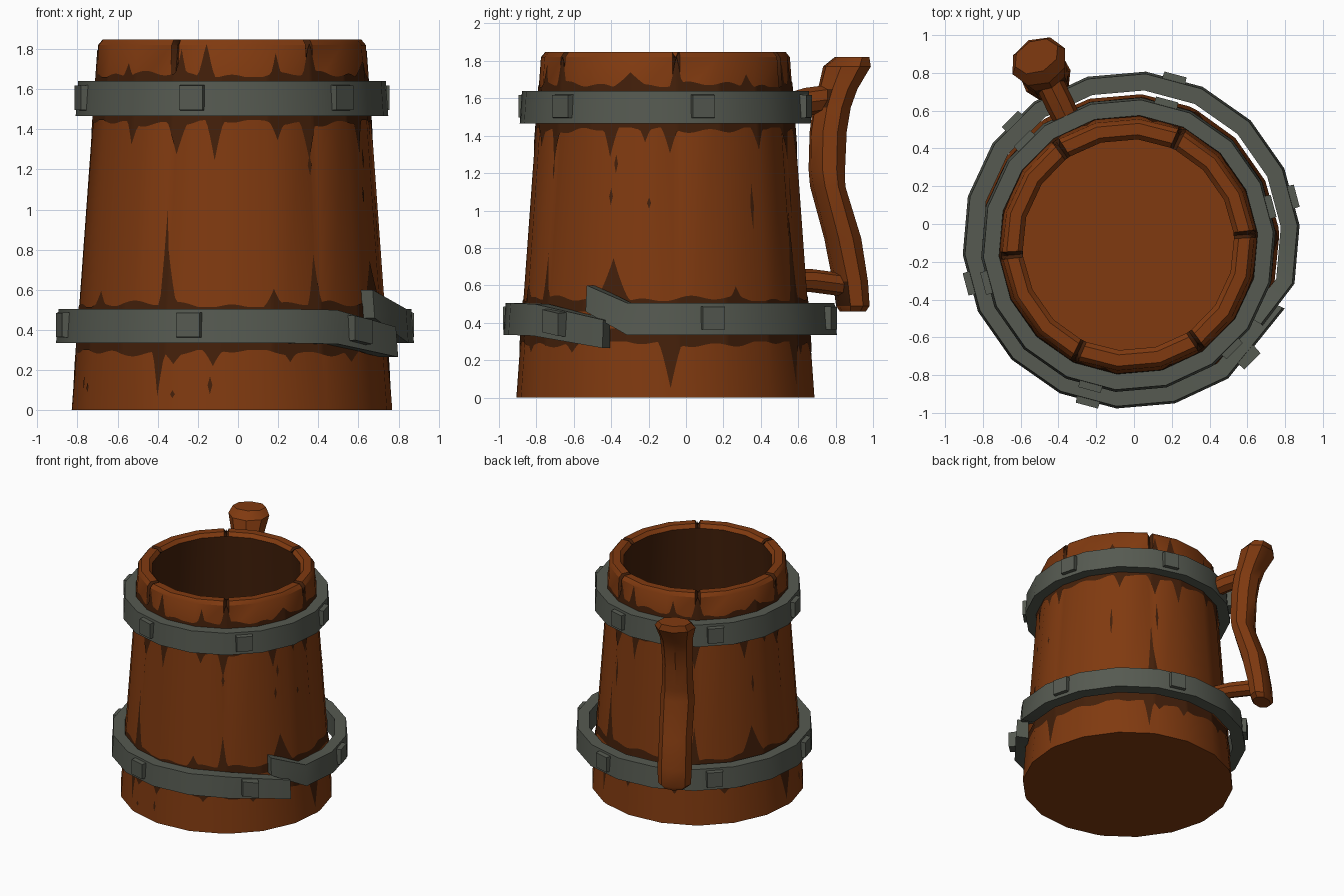
import bpy, bmesh, math
from mathutils import Vector

if "Cube" in bpy.data.objects:
    bpy.data.objects.remove(bpy.data.objects["Cube"])

CX, CY = -0.03, -0.11           # mug axis
PH = 5.0                        # angle of the first corner of the 18 sided rings
rad = math.radians


def material(name, rgb):
    m = bpy.data.materials.new(name)
    m.diffuse_color = (*rgb, 1)
    m.use_nodes = True
    m.node_tree.nodes["Principled BSDF"].inputs["Base Color"].default_value = m.diffuse_color
    return m


WOOD = material("brown_wood", (0.216, 0.042, 0.005))
DARK = material("dark_wood", (0.056, 0.014, 0.003))
IRON = material("grey_iron", (0.092, 0.102, 0.082))


def polar(a, r, z, c=(CX, CY)):
    return Vector((c[0] + r * math.cos(rad(a)), c[1] + r * math.sin(rad(a)), z))


def body_r(z):
    return 0.80 - 0.0725 * z


def finish(name, bm, mats, smooth=True, recalc=True):
    if recalc:
        bmesh.ops.recalc_face_normals(bm, faces=bm.faces[:])
    me = bpy.data.meshes.new(name)
    bm.to_mesh(me)
    bm.free()
    ob = bpy.data.objects.new(name, me)
    bpy.context.collection.objects.link(ob)
    for m in mats:
        me.materials.append(m)
    if smooth:
        bpy.ops.object.select_all(action='DESELECT')
        ob.select_set(True)
        bpy.context.view_layer.objects.active = ob
        bpy.ops.object.shade_smooth_by_angle(angle=rad(35))
    return ob


def loft(bm, rings, cap=True, rule=None):
    """Skin closed rings of points; rule(ring, column) gives the material index."""
    vs = [[bm.verts.new(p) for p in r] for r in rings]
    n = len(vs[0])
    for k in range(len(vs) - 1):
        for i in range(n):
            j = (i + 1) % n
            f = bm.faces.new((vs[k][i], vs[k][j], vs[k + 1][j], vs[k + 1][i]))
            if rule:
                f.material_index = rule(k, i)
    if cap:
        bm.faces.new(vs[0])
        bm.faces.new(vs[-1])


# Wooden body: six staves with grooves between them, hollow inside
columns = [(PH + 60 * s + d, d == 0) for s in range(6) for d in (0, 1.7, 20, 40, 58.3)]
profile = [(body_r(0), 0, 0, 0), (body_r(1.6), 1.6, 0.008, 0), (body_r(1.82), 1.82, 0.03, 0),
           (0.645, 1.848, 0.02, 0.03), (0.585, 1.848, 0, 0.03), (0.56, 1.82, 0, 0), (0.67, 0.15, 0, 0)]
rings = [[polar(a, r - (groove if seam else 0), z - (drop if seam else 0))
          for a, seam in columns] for r, z, groove, drop in profile]
bm = bmesh.new()
loft(bm, rings, rule=lambda k, i: 1 if k == 5 or (1 <= k <= 4 and i % 5 in (0, 4)) else 0)
finish("mug_body", bm, [WOOD, DARK])


# Painted stains: thin plates that hug the faceted body
def on_body(a, z):
    facet = math.cos(rad(10)) / math.cos(rad((a - PH) % 20 - 10))
    return polar(a, body_r(z) * facet + 0.004, z)


def stain(name, z_start, z_edge, sign, drips):
    bm = bmesh.new()
    drips = [(a + turn, h, w) for a, h, w in drips for turn in (0, 180)]
    inner, outer = [], []
    for a in range(int(PH), int(PH) + 360):
        h = 0.022 * abs(math.sin(rad(a * 9))) ** 2 + 0.01 * math.sin(rad(a * 5))
        for a0, top, w in drips:
            d = abs((a - a0 + 180) % 360 - 180)
            h = max(h, top * max(0, 1 - d / w) ** 1.3)
        inner.append(bm.verts.new(on_body(a, z_start)))
        outer.append(bm.verts.new(on_body(a, min(1.825, z_edge + sign * h))))
    for i in range(360):
        j = (i + 1) % 360
        quad = (inner[i], inner[j], outer[j], outer[i])
        bm.faces.new(quad if sign > 0 else quad[::-1])
    finish(name, bm, [DARK], recalc=False)


stain("stain_above_top_band", 1.60, 1.66, 1,
      [(-112, .14, 3), (-101, .18, 4), (-71, .12, 3), (-55, .2, 4), (-16, .08, 9), (5, .2, 3), (40, .07, 4)])
stain("stain_below_top_band", 1.50, 1.445, -1,
      [(-113, .17, 5), (-97, .2, 4), (-71, .1, 4), (-57, .2, 4), (-25, .16, 4), (-9, .08, 3), (2, .14, 4), (45, .12, 4)])
stain("stain_above_low_band", 0.46, 0.515, 1,
      [(-116, .48, 2.5), (-74, .09, 4), (-57, .26, 3), (-22, .23, 8), (30, .08, 4), (65, .28, 4)])
stain("stain_below_low_band", 0.37, 0.30, -1,
      [(-112, .07, 5), (-97, .08, 4), (-68, .06, 4), (-40, .06, 5), (2, .25, 5), (62, .23, 3)])

# Small cracks in the wood
bm = bmesh.new()
for a, z0, z1 in ((-155, .09, .14), (-112, .06, .1), (-98, .08, .17), (-24, 1.03, 1.12), (-7, 1.01, 1.07),
                  (-57, 1.17, 1.27), (-22, 1.2, 1.3), (68, .95, 1.2), (40, .9, 1.15), (160, 1.0, 1.15), (200, .1, .17)):
    zm = (z0 + z1) / 2
    bm.faces.new([bm.verts.new(on_body(*p)) for p in ((a, z0), (a + .9, zm), (a, z1), (a - .9, zm))])
finish("wood_cracks", bm, [DARK], recalc=False)


# Iron bands
def section(a, r, z0, z1, thick, c):
    return [polar(a, r - thick, z0, c), polar(a, r, z0, c), polar(a, r - 0.012, z1, c), polar(a, r - thick, z1, c)]


C2 = (-0.015, -0.085)            # loose lower band sits slightly off axis
bm = bmesh.new()
ring = [section(PH + 20 * i, 0.782, 1.465, 1.64, 0.095, (CX, CY)) for i in range(19)]
loft(bm, ring, cap=False)
bmesh.ops.remove_doubles(bm, verts=bm.verts[:], dist=1e-4)
finish("top_band", bm, [IRON])

bm = bmesh.new()                 # broken band: one end lifts, the other sags
path = [(-33, .83, .46, .60)] + [(-15 + 20 * i, .895, .335, .505) for i in range(16)]
path += [(-55 + 360, .895, .33, .50), (-24 + 360, .89, .265, .415)]
loft(bm, [section(a, r, z0, z1, 0.10, C2) for a, r, z0, z1 in path])
finish("broken_low_band", bm, [IRON])


# Square rivets in the middle of every third facet
def rivets(name, c, r, z, sag=0):
    bm = bmesh.new()
    for k in range(6):
        a = 15 + 60 * k
        low = sag if k == 5 else 0
        n = Vector((math.cos(rad(a)), math.sin(rad(a)), 0))
        t = Vector((-n.y, n.x, 0))
        mid = polar(a, r * math.cos(rad(10)), z - low, c)
        loft(bm, [[mid + n * d + t * x * s + Vector((0, 0, y * s - x * low * 0.25 / 0.04))
                   for x, y in ((-.065, -.065), (.065, -.065), (.065, .065), (-.065, .065))]
                  for d, s in ((-.04, 1), (.026, .93))])
    finish(name, bm, [IRON], smooth=False)


rivets("top_rivets", (CX, CY), 0.782, 1.557)
rivets("low_rivets", C2, 0.895, 0.425, 0.025)

# Crooked branch handle: height, distance from axis, radial and sideways half width
HA = 116
n = Vector((math.cos(rad(HA)), math.sin(rad(HA)), 0))
t = Vector((-n.y, n.x, 0))
axis = Vector((CX, CY, 0))
limb = [(.46, 1.115, .065, .09), (.49, 1.115, .08, .125), (.62, 1.10, .085, .13), (.85, 1.055, .095, .125),
        (1.13, .965, .085, .13), (1.22, .96, .095, .12), (1.42, .968, .10, .115), (1.55, .99, .10, .12),
        (1.65, 1.025, .105, .125), (1.77, 1.08, .125, .155), (1.82, 1.11, .085, .125)]


def dark_spot(k, i):
    return 1 if (k == 7 and i in (3, 4)) or (k == 1 and i in (3, 4)) else 0


bm = bmesh.new()
loft(bm, [[axis + n * (r + rr * math.cos(rad(45 * i))) + t * tt * math.sin(rad(45 * i)) + Vector((0, 0, z))
           for i in range(8)] for z, r, rr, tt in limb], rule=dark_spot)
finish("handle_grip", bm, [WOOD, DARK])

# Pegs joining handle and body
for name, z0, z1, r1, w in (("upper_peg", 1.54, 1.60, .99, .075), ("lower_peg", .63, .60, 1.08, .062)):
    bm = bmesh.new()
    loft(bm, [[axis + n * r + t * w * s * math.cos(rad(45 * i)) + Vector((0, 0, z + w * s * math.sin(rad(45 * i))))
               for i in range(8)] for r, z, s in ((.66, z0, .9), ((.66 + r1) / 2, (z0 + z1) / 2 + .01, 1), (r1, z1, 1))])
    finish(name, bm, [WOOD])
